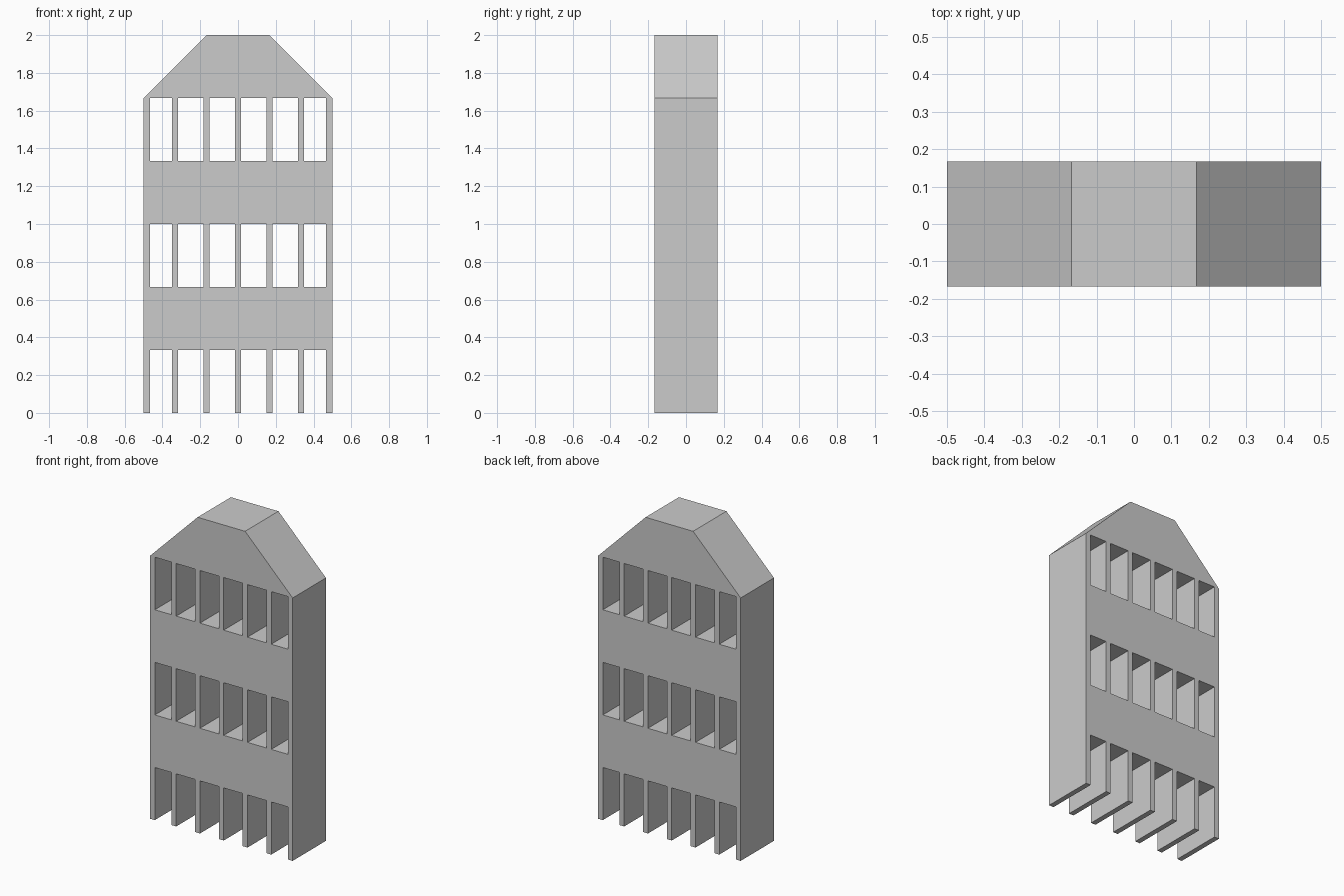
import bpy, bmesh

if "Cube" in bpy.data.objects:
    bpy.data.objects.remove(bpy.data.objects["Cube"])

DEPTH = 1 / 3
PILLAR = 1 / 60          # half width of an inner pillar

# Vertical cuts: outer walls, then both sides of each inner pillar
xs = [-0.5, -0.5 + 2 * PILLAR]
for i in range(-2, 3):
    xs += [i / 6 - PILLAR, i / 6 + PILLAR]
xs += [0.5 - 2 * PILLAR, 0.5]
zs = [i / 3 for i in range(6)]   # alternating window rows and solid bands

bm = bmesh.new()
grid = {}


def vert(i, j):
    if (i, j) not in grid:
        grid[i, j] = bm.verts.new((xs[i], 0, zs[j]))
    return grid[i, j]


# Front wall outline with window openings left out
for j in range(len(zs) - 1):
    for i in range(len(xs) - 1):
        opening = j % 2 == 0 and i % 2 == 1
        if not opening:
            bm.faces.new([vert(i, j), vert(i + 1, j),
                          vert(i + 1, j + 1), vert(i, j + 1)])

# Roof gable with a flat top, joined to the top row
top = len(zs) - 1
eaves = [vert(i, top) for i in range(len(xs))]
bm.faces.new(eaves + [bm.verts.new((x, 0, 2)) for x in (1 / 6, -1 / 6)])

mesh = bpy.data.meshes.new("building")
bm.to_mesh(mesh)
bm.free()
building = bpy.data.objects.new("building", mesh)
bpy.context.collection.objects.link(building)

# Thickness of the building, evenly to front and back
solid = building.modifiers.new("depth", 'SOLIDIFY')
solid.thickness = DEPTH
solid.offset = 0
